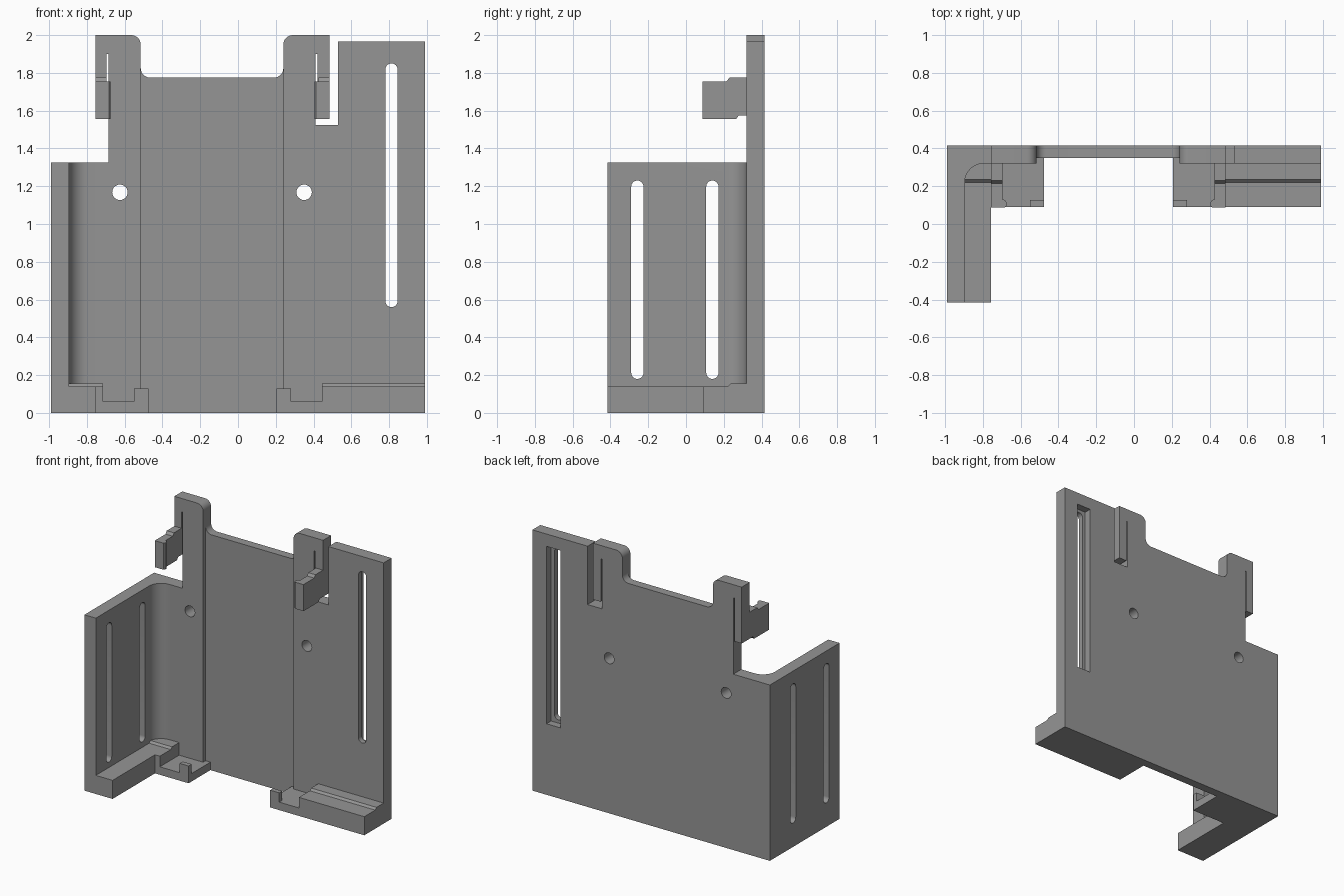
import bpy, bmesh, math
from mathutils import Vector

if "Cube" in bpy.data.objects:
    bpy.data.objects.remove(bpy.data.objects["Cube"])

grey = bpy.data.materials.new("mid grey")
grey.diffuse_color = (0.3, 0.3, 0.3, 1)
grey.use_nodes = True
grey.node_tree.nodes["Principled BSDF"].inputs["Base Color"].default_value = grey.diffuse_color
MIRROR = -0.27          # mirrored x = MIRROR - x, for the paired clips and feet


def rounded(pts, steps=8):
    """Replace each (u, v, radius) corner by an arc."""
    out = []
    for i, p in enumerate(pts):
        c = Vector(p[:2])
        if len(p) == 2:
            out.append(c)
            continue
        a = (Vector(pts[i - 1][:2]) - c).normalized()
        b = (Vector(pts[(i + 1) % len(pts)][:2]) - c).normalized()
        half = a.angle(b) / 2
        t = p[2] / math.tan(half)
        mid = c + (a + b).normalized() * (p[2] / math.sin(half))
        s, e = c + a * t - mid, c + b * t - mid
        sweep = math.pi - 2 * half
        for k in range(steps + 1):
            f = k / steps
            out.append(mid + (s * math.sin((1 - f) * sweep) + e * math.sin(f * sweep)) / math.sin(sweep))
    return out


def prism(name, pts, axis, lo, hi):
    """Extrude a flat outline along one axis."""
    place = {"X": lambda u, v, d: (d, u, v),
             "Y": lambda u, v, d: (u, d, v),
             "Z": lambda u, v, d: (u, v, d)}[axis]
    bm = bmesh.new()
    outline = rounded(pts)
    low = [bm.verts.new(place(p.x, p.y, lo)) for p in outline]
    top = [bm.verts.new(place(p.x, p.y, hi)) for p in outline]
    bm.faces.new(low)
    bm.faces.new(top)
    n = len(low)
    for i in range(n):
        j = (i + 1) % n
        bm.faces.new((low[i], low[j], top[j], top[i]))
    bmesh.ops.recalc_face_normals(bm, faces=bm.faces[:])
    mesh = bpy.data.meshes.new(name)
    bm.to_mesh(mesh)
    bm.free()
    mesh.materials.append(grey)
    ob = bpy.data.objects.new(name, mesh)
    bpy.context.collection.objects.link(ob)
    return ob


def rect(u0, u1, v0, v1, r=0):
    pts = [(u0, v0), (u1, v0), (u1, v1), (u0, v1)]
    return [p + (r,) for p in pts] if r else pts


def select(ob):
    bpy.ops.object.select_all(action='DESELECT')
    ob.select_set(True)
    bpy.context.view_layer.objects.active = ob


def cut(ob, cutter):
    mod = ob.modifiers.new("cut", 'BOOLEAN')
    mod.operation, mod.solver, mod.object = 'DIFFERENCE', 'EXACT', cutter
    cutter.hide_render = True
    select(ob)
    bpy.ops.object.modifier_apply(modifier=mod.name)
    bpy.data.objects.remove(cutter)


def flip(pts):
    return [(MIRROR - p[0],) + tuple(p[1:]) for p in pts]


# Back plate with the two upright arms and their springy strips
plate = prism("back_plate", [
    (-.685, 0), (.99, 0), (.99, 1.965), (.53, 1.965), (.53, 1.525), (.41, 1.525),
    (.41, 1.9), (.42, 1.9), (.42, 1.575), (.485, 1.575), (.485, 2), (.24, 2, .05),
    (.24, 1.775, .05), (-.515, 1.775, .05), (-.515, 2, .05), (-.755, 2),
    (-.755, 1.575), (-.695, 1.575), (-.695, 1.9), (-.685, 1.9)], "Y", .32, .415)

# Thinner middle panel, screw holes, and the long slot with its rear recess
cut(plate, prism("panel_cutter", rect(-.515, .24, -.1, 1.83), "Y", .2, .35))
for x in (-.625, .35):
    cut(plate, prism("hole_cutter", [(x + .041 * math.cos(a * math.pi / 12),
                                      1.168 + .041 * math.sin(a * math.pi / 12))
                                     for a in range(24)], "Y", .2, .6))
cut(plate, prism("slot_cutter", rect(.78, .845, .56, 1.85, .0324), "Y", .2, .6))
cut(plate, prism("recess_cutter", rect(.755, .873, .535, 1.872), "Y", .36, .6))

# Side wall joined to the plate by a filleted corner
wall = prism("side_wall", [(-.99, -.415), (-.895, -.415), (-.895, .32, .1), (-.685, .32),
                           (-.685, .415), (-.99, .415)], "Z", 0, 1.325)
for y in (-.29, .107):
    cut(wall, prism("wall_slot_cutter", rect(y, y + .065, .18, 1.23, .0324), "X", -1.2, -.8))

# Bottom ledges
left = prism("left_ledge", [(-.895, -.415), (-.755, -.415), (-.755, .09), (-.715, .09),
                            (-.715, .32), (-.895, .32)], "Z", 0, .14)
left_step = prism("left_ledge_step", [(.22, .14), (.32, .14), (.32, .155), (.235, .155)],
                  "X", -.895, -.715)
right = prism("right_ledge", [(.09, 0), (.32, 0), (.32, .155), (.235, .155), (.22, .14), (.09, .14)],
              "X", .445, .99)

# Paired feet with retaining lips, and paired snap hooks
foot = [(-.715, .09), (-.475, .09), (-.475, .35), (-.515, .35), (-.515, .32), (-.715, .32)]
lip = rect(-.55, -.475, .09, .127)
bump = [(-.695, .087), (-.683, .087), (-.675, .097), (-.675, .115), (-.683, .127), (-.695, .13)]
hook = [(.32, 1.575), (.28, 1.575), (.265, 1.555), (.087, 1.555), (.087, 1.755),
        (.215, 1.755), (.23, 1.775), (.32, 1.775)]
for side, f in (("left", lambda p: p), ("right", flip)):
    prism(side + "_foot", f(foot), "Z", 0, .06)
    prism(side + "_foot_lip", f(lip), "Z", .06, .13)
    prism(side + "_hook_bump", f(bump), "Z", 1.555, 1.755)
    x0, x1 = sorted(p[0] for p in f([(-.755, 0), (-.695, 0)]))
    prism(side + "_hook", hook, "X", x0, x1)

# Smooth the fillets and holes, keep hard edges
for ob in list(bpy.context.collection.objects):
    select(ob)
    bpy.ops.object.shade_smooth_by_angle(angle=math.radians(30))
